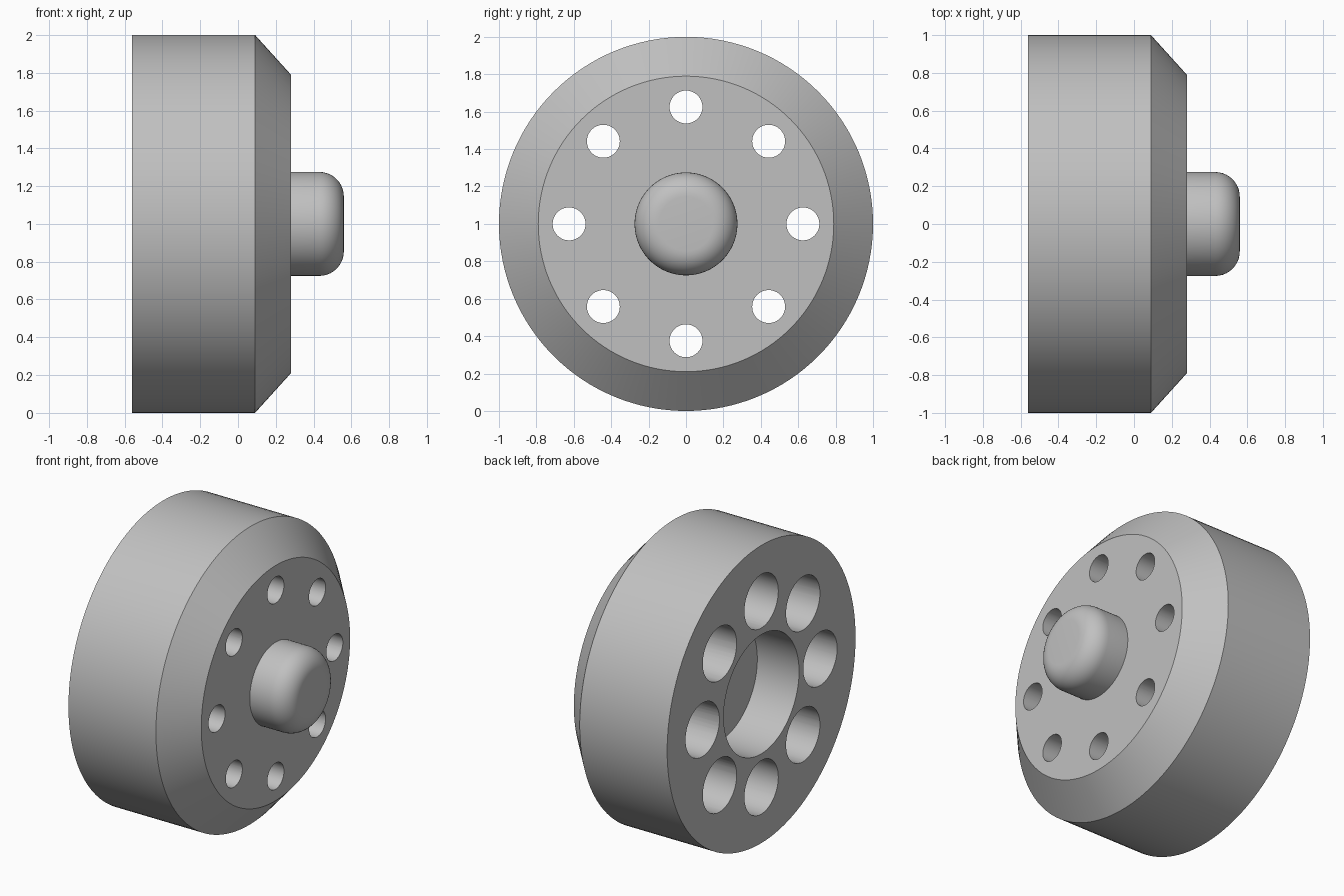
import bpy, bmesh, math

cube = bpy.data.objects.get("Cube")
if cube:
    bpy.data.objects.remove(cube, do_unlink=True)

grey = bpy.data.materials.new("plain_grey")
grey.use_nodes = True
colour = (0.53, 0.53, 0.53, 1)
grey.diffuse_color = colour
grey.node_tree.nodes["Principled BSDF"].inputs["Base Color"].default_value = colour


def lathe(bm, profile, sides, cy, cz):
    """Revolve (x, radius) points about an x-parallel axis and cap both ends."""
    rings = []
    for x, r in profile:
        angles = [2 * math.pi * i / sides for i in range(sides)]
        rings.append([bm.verts.new((x, cy + r * math.cos(a), cz + r * math.sin(a)))
                      for a in angles])
    for a, b in zip(rings, rings[1:]):
        for i in range(sides):
            j = (i + 1) % sides
            bm.faces.new((a[i], a[j], b[j], b[i]))
    bm.faces.new(rings[0])
    bm.faces.new(rings[-1])


def finish(bm, name):
    bmesh.ops.recalc_face_normals(bm, faces=bm.faces)
    mesh = bpy.data.meshes.new(name)
    bm.to_mesh(mesh)
    bm.free()
    mesh.materials.append(grey)
    obj = bpy.data.objects.new(name, mesh)
    bpy.context.collection.objects.link(obj)
    return obj


BACK, FRONT, TIP = -0.56, 0.28, 0.56
BOSS_R, FILLET = 0.275, 0.13

# Wheel body: rear bore, chamfered rim and central boss with a rounded end
profile = [(-0.25, 0.4), (BACK, 0.4), (BACK, 1), (0.09, 1),
           (FRONT, 0.79), (FRONT, BOSS_R)]
for k in range(11):
    t = k / 10 * math.pi / 2
    profile.append((TIP - FILLET + FILLET * math.sin(t),
                    BOSS_R - FILLET + FILLET * math.cos(t)))
bm = bmesh.new()
lathe(bm, profile, 128, 0, 1)
body = finish(bm, "wheel_body")

# Ring of eight bolt holes, counterbored from the rear
bm = bmesh.new()
for n in range(8):
    a = n * math.pi / 4
    lathe(bm, [(BACK - 0.1, 0.18), (0, 0.18), (0, 0.088), (FRONT + 0.1, 0.088)],
          48, 0.625 * math.cos(a), 1 + 0.625 * math.sin(a))
cutter = finish(bm, "bolt_hole_cutter")
cutter.hide_render = True

cut = body.modifiers.new("bolt_holes", 'BOOLEAN')
cut.operation = 'DIFFERENCE'
cut.solver = 'EXACT'
cut.object = cutter

bpy.ops.object.select_all(action='DESELECT')
body.select_set(True)
bpy.context.view_layer.objects.active = body
bpy.ops.object.modifier_apply(modifier=cut.name)
bpy.data.objects.remove(cutter, do_unlink=True)
bpy.ops.object.shade_smooth_by_angle(angle=math.radians(30))
